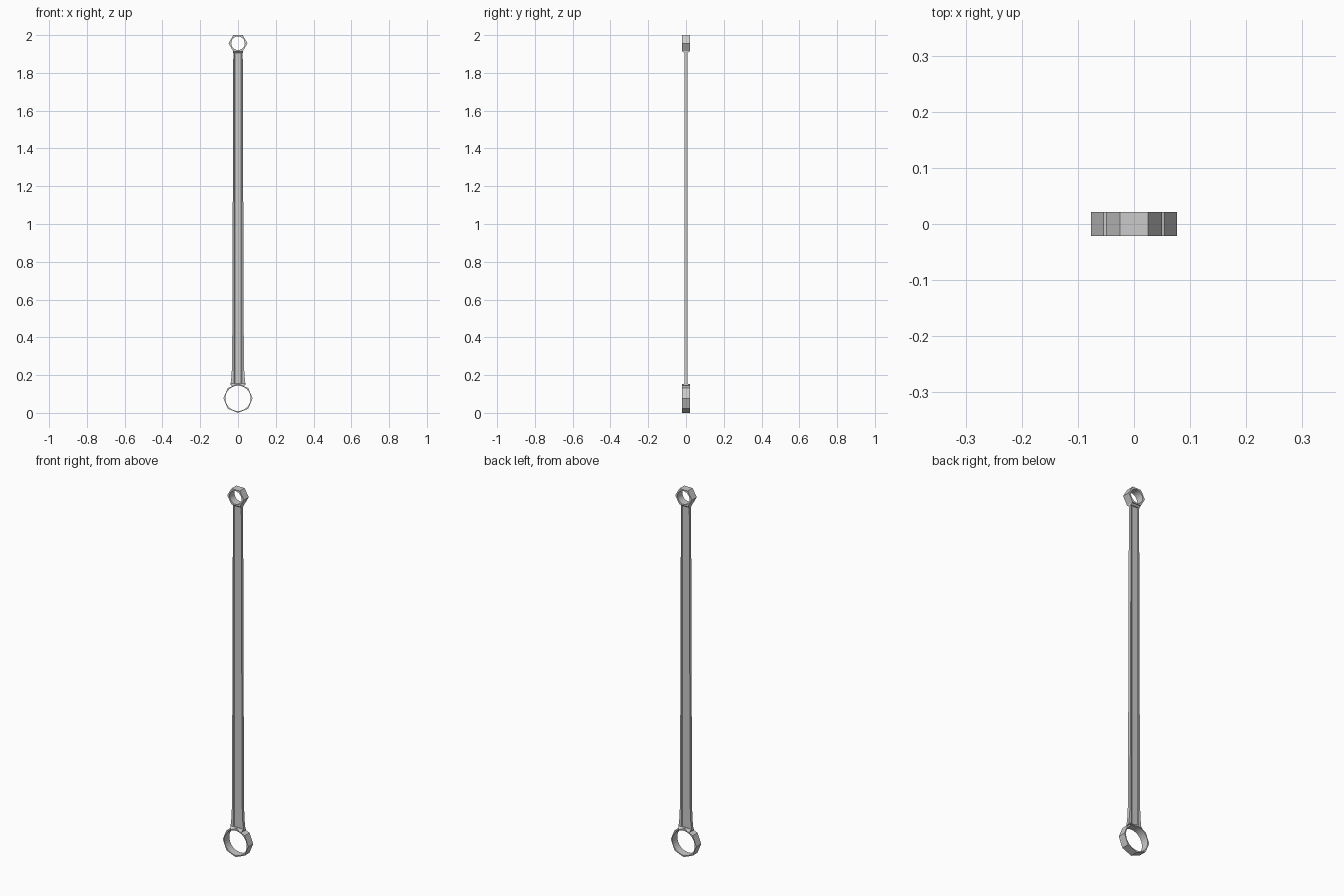
import bpy, bmesh
from math import cos, sin, pi

if "Cube" in bpy.data.objects:
    bpy.data.objects.remove(bpy.data.objects["Cube"])


def make_object(name, bm):
    bmesh.ops.recalc_face_normals(bm, faces=bm.faces)
    mesh = bpy.data.meshes.new(name)
    bm.to_mesh(mesh)
    bm.free()
    obj = bpy.data.objects.new(name, mesh)
    bpy.context.collection.objects.link(obj)
    return obj


def ring(name, zc, outer, inner, sides, start, steps, depth=0.021):
    # Faceted outside, round bore
    bm = bmesh.new()
    loops = []
    n = sides * steps
    for y, is_outer in ((-depth, 1), (depth, 1), (depth, 0), (-depth, 0)):
        loop = []
        for i in range(n):
            a = 2 * pi * i / n
            r = inner
            if is_outer:
                local = 2 * pi * (i % steps) / n - pi / sides
                r = outer * cos(pi / sides) / cos(local)
            loop.append(bm.verts.new((r * cos(a + start), y, zc + r * sin(a + start))))
        loops.append(loop)
    for k in range(4):
        p, q = loops[k], loops[(k + 1) % 4]
        for i in range(n):
            j = (i + 1) % n
            bm.faces.new((p[i], p[j], q[j], q[i]))
    return make_object(name, bm)


def loft(name, sections):
    # Skin closed cross-sections and cap both ends
    bm = bmesh.new()
    loops = [[bm.verts.new(p) for p in s] for s in sections]
    for p, q in zip(loops, loops[1:]):
        for i in range(len(p)):
            j = (i + 1) % len(p)
            bm.faces.new((p[i], p[j], q[j], q[i]))
    bm.faces.new(loops[0])
    bm.faces.new(loops[-1])
    return make_object(name, bm)


def beam_section(z, w):
    # I-beam outline: thick side flanges, recessed web
    t, web = 0.008, 0.004
    half = [(-w, -t), (-0.022, -t), (-0.017, -web), (0.017, -web), (0.022, -t), (w, -t)]
    return [(x, y, z) for x, y in half] + [(-x, -y, z) for x, y in half]


def box_section(z, w, d):
    return [(-w, -d, z), (w, -d, z), (w, d, z), (-w, d, z)]


# Big and small bearing eyes
ring("big_end_ring", 0.077, 0.077, 0.067, 8, 0, 4)
ring("small_end_ring", 1.9567, 0.05, 0.036, 6, 0, 4)

# Shank with grooves on both faces
loft("shank", [beam_section(z, w) for z, w in
               ((0.147, 0.040), (0.20, 0.034), (0.27, 0.031), (0.77, 0.029), (1.915, 0.025))])

# Shoulders blending the shank into the eyes
loft("big_end_shoulder", [box_section(0.1445, 0.036, 0.021), box_section(0.156, 0.036, 0.009)])
loft("small_end_shoulder", [box_section(1.917, 0.026, 0.02), box_section(1.905, 0.026, 0.009)])
